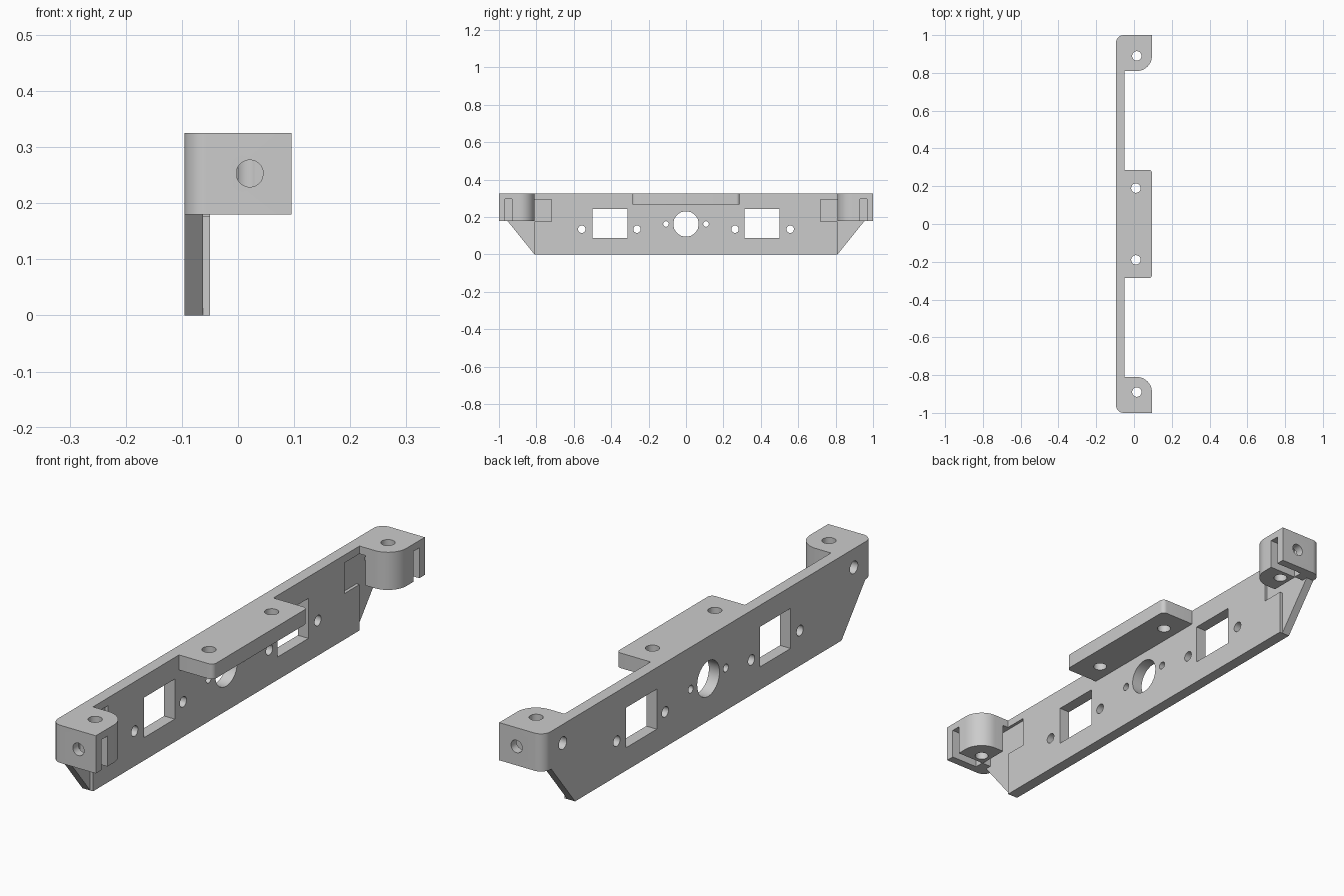
import bpy, bmesh
from math import cos, sin, pi

if "Cube" in bpy.data.objects:
    bpy.data.objects.remove(bpy.data.objects["Cube"])

grey = bpy.data.materials.new("plain grey")
grey.use_nodes = True
COLOUR = (0.6, 0.6, 0.6, 1)
grey.diffuse_color = COLOUR
grey.node_tree.nodes["Principled BSDF"].inputs["Base Color"].default_value = COLOUR


def prism(name, points, axis, low, high):
    """Extrude a 2D outline along an axis: X takes (y, z), Y (x, z), Z (x, y)."""
    place = {"X": lambda p, d: (d, *p), "Y": lambda p, d: (p[0], d, p[1]),
             "Z": lambda p, d: (*p, d)}[axis]
    bm = bmesh.new()
    ends = [[bm.verts.new(place(p, d)) for p in points] for d in (low, high)]
    for ring in ends:
        bm.faces.new(ring)
    n = len(points)
    for i in range(n):
        j = (i + 1) % n
        bm.faces.new((ends[0][i], ends[0][j], ends[1][j], ends[1][i]))
    bmesh.ops.recalc_face_normals(bm, faces=bm.faces)
    mesh = bpy.data.meshes.new(name)
    bm.to_mesh(mesh)
    bm.free()
    mesh.materials.append(grey)
    ob = bpy.data.objects.new(name, mesh)
    bpy.context.collection.objects.link(ob)
    return ob


def arc(cx, cy, r, start, end, steps=12):
    turns = [start + (end - start) * i / steps for i in range(steps + 1)]
    return [(cx + r * cos(t * pi / 180), cy + r * sin(t * pi / 180)) for t in turns]


def rect(a0, a1, b0, b1):
    return [(a0, b0), (a1, b0), (a1, b1), (a0, b1)]


def hole(u, v, r, axis, low, high):
    return prism("cutter", arc(u, v, r, 0, 337.5, 15 * 2), axis, low, high)


def side(points, s):
    """Mirror (x, y) points to either end."""
    return [(x, s * y) for x, y in points]


def cut(ob, cutters):
    """Subtract the cutters, then smooth the curved walls."""
    bpy.ops.object.select_all(action="DESELECT")
    ob.select_set(True)
    bpy.context.view_layer.objects.active = ob
    for c in cutters:
        mod = ob.modifiers.new("cut", "BOOLEAN")
        mod.operation, mod.solver, mod.object = "DIFFERENCE", "EXACT", c
        bpy.ops.object.modifier_apply(modifier=mod.name)
        bpy.data.objects.remove(c)
    bpy.ops.object.shade_smooth_by_angle(angle=pi / 6)


BACK, FACE, FRONT = -0.095, -0.05, 0.095   # plate back, plate face, arm front
TOP, BLOCK_Z, END = 0.325, 0.18, 0.81      # top, block underside, plate end
POCKET_X = -0.062


def nut_pocket(s):
    y0, y1 = sorted((s * 0.72, s * 0.93))
    return prism("cutter", rect(y0, y1, 0.177, 0.295), "X", POCKET_X, -0.025)


# Upright plate with windows, sensor hole and screw holes
plate = prism("main_plate", rect(-END, END, 0, TOP), "X", BACK, FACE)
through = [hole(0, 0.163, 0.068, "X", -0.2, 0.1)]
for s in (-1, 1):
    y0, y1 = sorted((s * 0.313, s * 0.5))
    through.append(prism("cutter", rect(y0, y1, 0.088, 0.242), "X", -0.2, 0.1))
    for y, z, r in ((0.557, 0.135, 0.02), (0.262, 0.135, 0.02), (0.107, 0.163, 0.015)):
        through.append(hole(s * y, z, r, "X", -0.2, 0.1))
    through.append(nut_pocket(s))
cut(plate, through)

# Central mounting shelf with two vertical holes
R, W = 0.018, 0.287
shelf = prism("mounting_shelf",
              [(FACE, -W)] + arc(FRONT - R, -W + R, R, -90, 0, 6)
              + arc(FRONT - R, W - R, R, 0, 90, 6) + [(FACE, W)],
              "Z", 0.267, TOP)
cut(shelf, [hole(0.01, s * 0.19, 0.025, "Z", 0, 0.5) for s in (-1, 1)])

# Corner blocks and the sloping wings beneath them
for s, label in ((-1, "front"), (1, "back")):
    outline = ([(BACK, END)] + arc(0.015, 0.89, 0.08, -90, 0)
               + [(FRONT, 1)] + arc(BACK + 0.04, 0.96, 0.04, 90, 180))
    block = prism(label + "_corner_block", side(outline, s), "Z", BLOCK_Z, TOP)
    y0, y1 = sorted((s * 0.87, s * 1.1))
    slot = prism("cutter", side(rect(-0.022, 0.2, 0.93, 0.967), s), "Z", 0.1, 0.297)
    cut(block, [hole(0.015, s * 0.89, 0.025, "Z", 0, 0.5),
                hole(0.021, 0.253, 0.024, "Y", y0, y1),
                hole(s * 0.885, 0.253, 0.024, "X", -0.2, -0.01),
                slot, nut_pocket(s)])
    prism(label + "_sloping_wing",
          [(s * END, 0), (s * 0.955, BLOCK_Z), (s * END, BLOCK_Z)],
          "X", BACK, POCKET_X)
